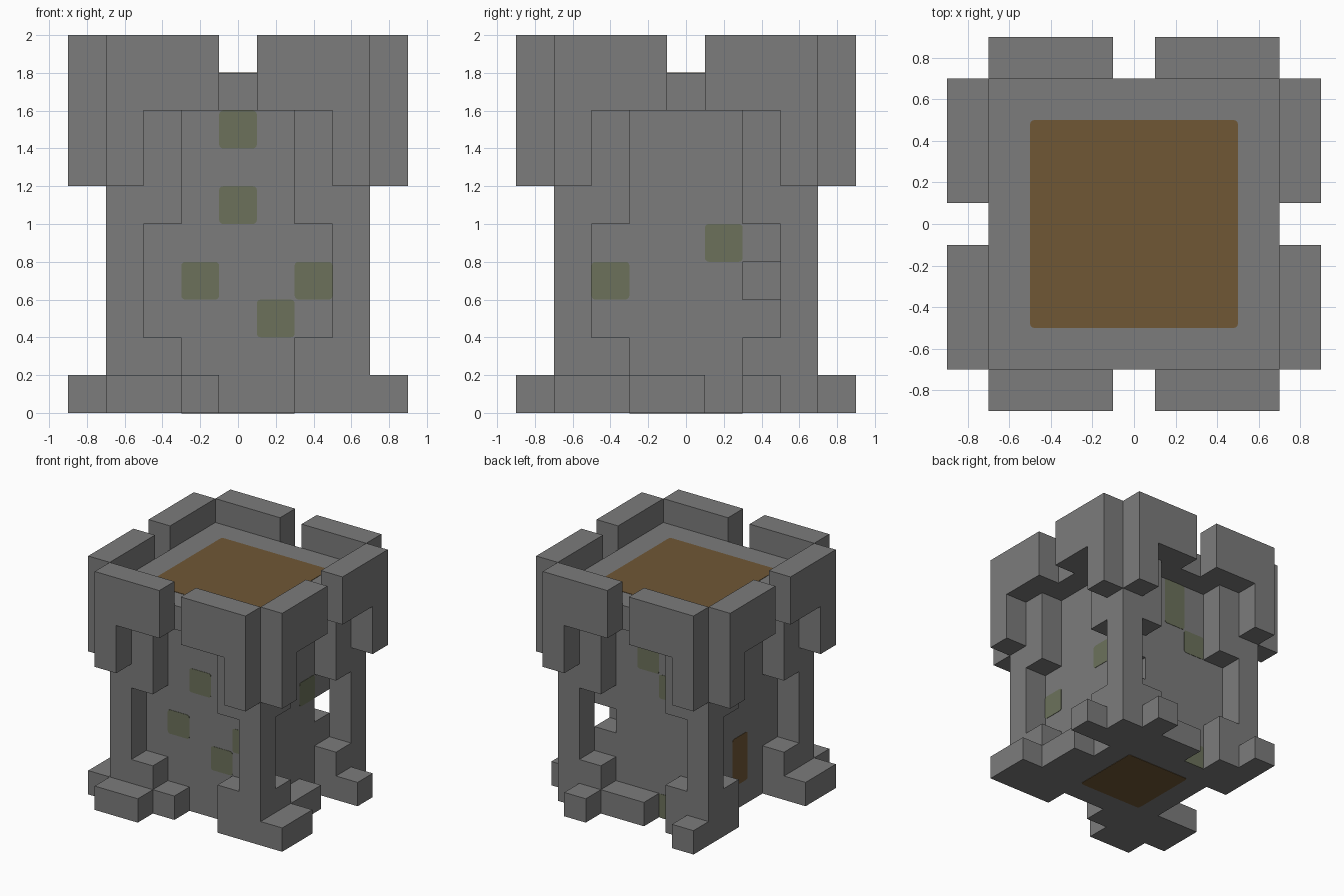
import bpy
import bmesh
from mathutils import Vector

cube = bpy.data.objects.get("Cube")
if cube:
    bpy.data.objects.remove(cube, do_unlink=True)


def material(name, colour):
    mat = bpy.data.materials.new(name)
    mat.use_nodes = True
    mat.diffuse_color = (*colour, 1)
    bsdf = next(n for n in mat.node_tree.nodes if n.type == 'BSDF_PRINCIPLED')
    bsdf.inputs["Base Color"].default_value = (*colour, 1)
    bsdf.inputs["Roughness"].default_value = 0.9
    return mat


stone = material("stone grey", (0.2, 0.2, 0.2))
moss = material("moss green", (0.15, 0.167, 0.105))
wood = material("wood brown", (0.16, 0.095, 0.036))


def add_box(bm, lo, hi):
    """Add a box between two opposite corners."""
    lo, hi = Vector(lo), Vector(hi)
    verts = bmesh.ops.create_cube(bm, size=1)["verts"]
    for v in verts:
        v.co = Vector((v.co[i] + 0.5) * (hi[i] - lo[i]) + lo[i] for i in range(3))
    return verts


def finish(name, bm, mat):
    bmesh.ops.recalc_face_normals(bm, faces=bm.faces)
    mesh = bpy.data.meshes.new(name)
    bm.to_mesh(mesh)
    bm.free()
    mesh.materials.append(mat)
    obj = bpy.data.objects.new(name, mesh)
    bpy.context.collection.objects.link(obj)
    return obj


def blocks(name, boxes):
    """Stone part from boxes given as x range, y range, z range."""
    bm = bmesh.new()
    for xs, ys, zs in boxes:
        add_box(bm, *zip(xs, ys, zs))
    return finish(name, bm, stone)


def mirrored(r, sign):
    return sorted(v * sign for v in r)


def plate(name, axis, surface, us, vs, mat):
    """Thin round-cornered panel lying on a surface across the given axis."""
    bm = bmesh.new()
    ranges = [us, vs]
    ranges.insert(axis, (surface - 0.003, surface + 0.003))
    add_box(bm, *zip(*ranges))
    edges = [e for e in bm.edges
             if abs(e.verts[0].co[axis] - e.verts[1].co[axis]) > 0.001]
    bmesh.ops.bevel(bm, geom=edges, offset=0.02, segments=3, affect='EDGES', profile=0.5)
    finish(name, bm, mat)


# Central tower, with a one-block gap in its back corner
core = (-0.5, 0.5)
blocks("tower_core", [
    (core, core, (0, 0.6)),
    ((-0.5, 0.3), core, (0.6, 0.8)),
    ((0.3, 0.5), (-0.5, 0.3), (0.6, 0.8)),
    (core, core, (0.8, 1.6)),
])
blocks("roof_slab", [((-0.7, 0.7), (-0.7, 0.7), (1.6, 1.8))])

# Each corner: post, brackets above and below, battlements
for sx, side in ((1, "left"), (-1, "right")):
    for sy, end in ((-1, "front"), (1, "back")):
        label = f"{end}_{side}"

        def at(x, y, z):
            return (mirrored(x, sx), mirrored(y, sy), z)

        post, inner, outer, wide = (0.5, 0.7), (0.3, 0.5), (0.7, 0.9), (0.1, 0.7)
        blocks(f"{label}_post", [at(post, post, (0, 1.6))])
        blocks(f"{label}_brackets", [
            at(*pair, z) for z in ((0, 0.4), (1.0, 1.6))
            for pair in ((inner, post), (post, inner))])
        blocks(f"{label}_battlements", [
            at(wide, outer, (1.6, 2)), at(outer, wide, (1.6, 2)),
            at(post, outer, (1.2, 1.6)), at(outer, post, (1.2, 1.6))])

# Uneven footing stones around the base
ground = (0, 0.2)
blocks("front_footing", [
    ((-0.7, -0.3), (-0.9, -0.7), ground),
    ((-0.3, -0.1), (-0.7, -0.5), ground)])
blocks("right_footing", [((-0.9, -0.7), (-0.7, -0.3), ground)])
blocks("left_footing", [
    ((0.7, 0.9), (-0.7, -0.3), ground),
    ((0.5, 0.7), (-0.3, 0.1), ground),
    ((0.7, 0.9), (0.3, 0.5), ground)])
blocks("back_footing", [
    ((0.3, 0.5), (0.7, 0.9), ground),
    ((-0.1, 0.3), (0.5, 0.7), ground),
    ((-0.7, -0.5), (0.7, 0.9), ground)])

# Mossy stones: lower corner on each wall
for i, (x, z) in enumerate([(-0.1, 1.4), (-0.1, 1.0), (-0.3, 0.6), (0.1, 0.4), (0.3, 0.6)]):
    plate(f"front_moss_{i}", 1, -0.5, (x, x + 0.2), (z, z + 0.2), moss)
for i, (y, z) in enumerate([(0.1, 0.8), (-0.5, 0.6)]):
    plate(f"left_moss_{i}", 0, 0.5, (y, y + 0.2), (z, z + 0.2), moss)
for i, (x, z, top) in enumerate([(-0.1, 1.2, 1.6), (-0.3, 1.0, 1.2), (-0.3, 0, 0.2)]):
    plate(f"back_moss_{i}", 1, 0.5, (x, x + 0.2), (z, top), moss)

# Wooden door, roof deck and cellar floor
plate("door", 0, -0.5, (-0.1, 0.1), (0.2, 0.6), wood)
plate("roof_deck", 2, 1.8, core, core, wood)
plate("cellar_floor", 2, 0, (-0.3, 0.3), (-0.3, 0.3), wood)
